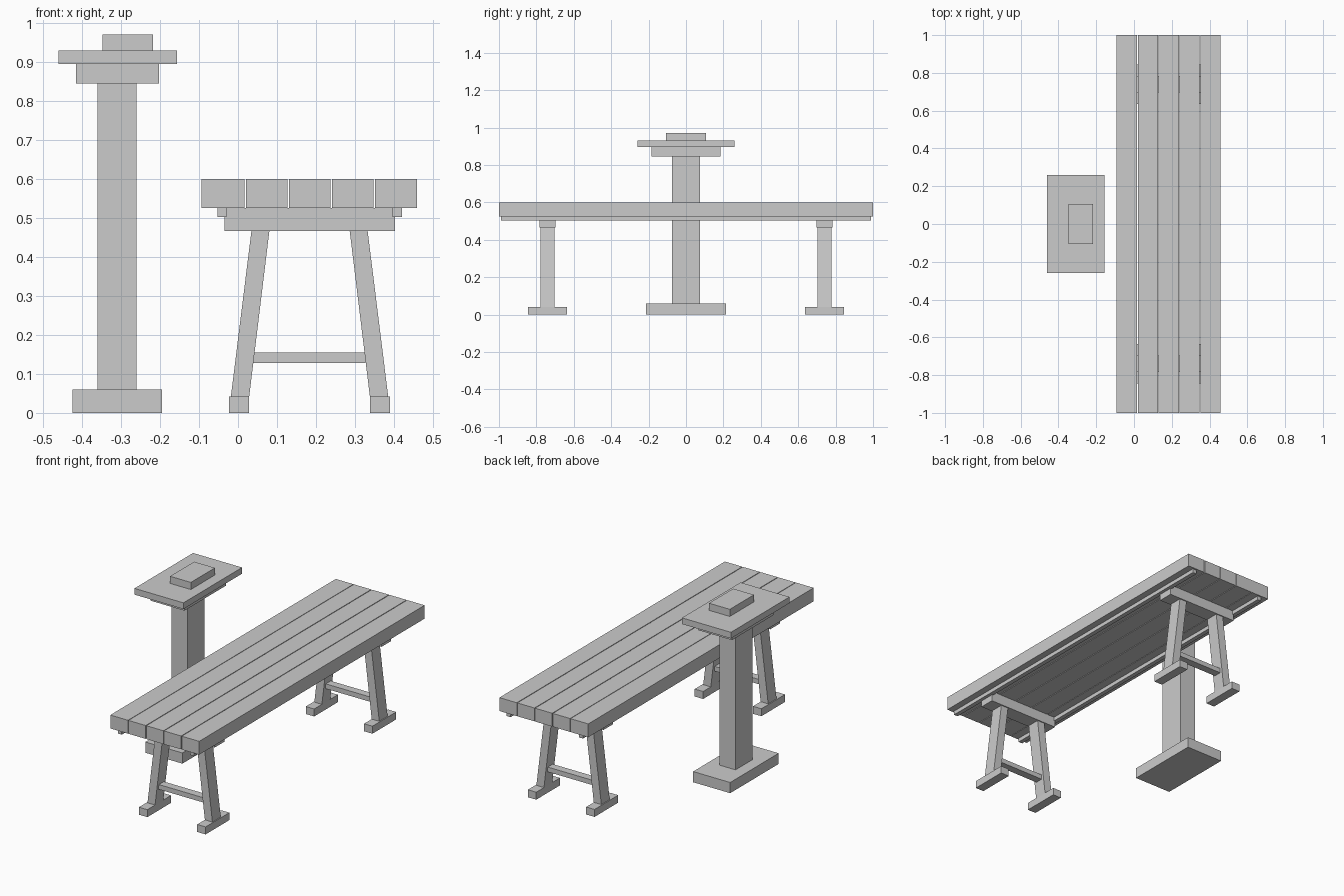
import bpy

if "Cube" in bpy.data.objects:
    bpy.data.objects.remove(bpy.data.objects["Cube"])


def prism(name, profile, y0, y1):
    """Extrude an x/z outline along y."""
    n = len(profile)
    verts = [(x, y0, z) for x, z in profile] + [(x, y1, z) for x, z in profile]
    faces = [tuple(range(n)), tuple(range(2 * n - 1, n - 1, -1))]
    faces += [(i, i + n, (i + 1) % n + n, (i + 1) % n) for i in range(n)]
    mesh = bpy.data.meshes.new(name)
    mesh.from_pydata(verts, [], faces)
    mesh.update()
    obj = bpy.data.objects.new(name, mesh)
    bpy.context.collection.objects.link(obj)
    return obj


def box(name, x0, x1, y0, y1, z0, z1):
    return prism(name, [(x0, z0), (x1, z0), (x1, z1), (x0, z1)], y0, y1)


# Pedestal stand
box("stand_base", -0.425, -0.195, -0.215, 0.215, 0.0, 0.06)
box("stand_post", -0.36, -0.26, -0.075, 0.075, 0.06, 0.845)
box("stand_collar", -0.415, -0.203, -0.185, 0.185, 0.845, 0.895)
box("stand_top", -0.461, -0.157, -0.26, 0.26, 0.895, 0.93)
box("stand_block", -0.347, -0.218, -0.107, 0.107, 0.93, 0.97)

# Bench planks
plank_edges = [(-0.093, 0.017), (0.020, 0.127), (0.131, 0.237),
               (0.241, 0.347), (0.351, 0.459)]
for i, (x0, x1) in enumerate(plank_edges):
    box(f"plank_{i + 1}", x0, x1, -1.0, 1.0, 0.525, 0.60)

# Long rails under the planks
box("left_rail", -0.053, -0.029, -0.99, 0.99, 0.503, 0.525)
box("right_rail", 0.396, 0.421, -0.99, 0.99, 0.503, 0.525)

# Trestles at both ends, legs mirrored about the bench centre line
centre = 0.1835
for end, s in (("front", -1), ("back", 1)):
    y = 0.74 * s
    box(f"{end}_crossbar", -0.035, 0.403, y - 0.043, y + 0.043, 0.467, 0.508)
    box(f"{end}_spacer", -0.029, 0.396, y - 0.043, y + 0.043, 0.508, 0.525)
    box(f"{end}_stretcher", 0.04, 0.327, y - 0.022, y + 0.022, 0.128, 0.155)
    for side, m in (("left", 1), ("right", -1)):
        leg = [(-0.149, 0.467), (-0.202, 0.04), (-0.155, 0.04), (-0.103, 0.467)]
        pts = [(centre + m * x, z) for x, z in leg]
        if m < 0:
            pts.reverse()
        prism(f"{end}_{side}_leg", pts, y - 0.037, y + 0.037)
        fx = centre - m * 0.181
        box(f"{end}_{side}_foot", fx - 0.026, fx + 0.026, y - 0.105, y + 0.105, 0.0, 0.042)
